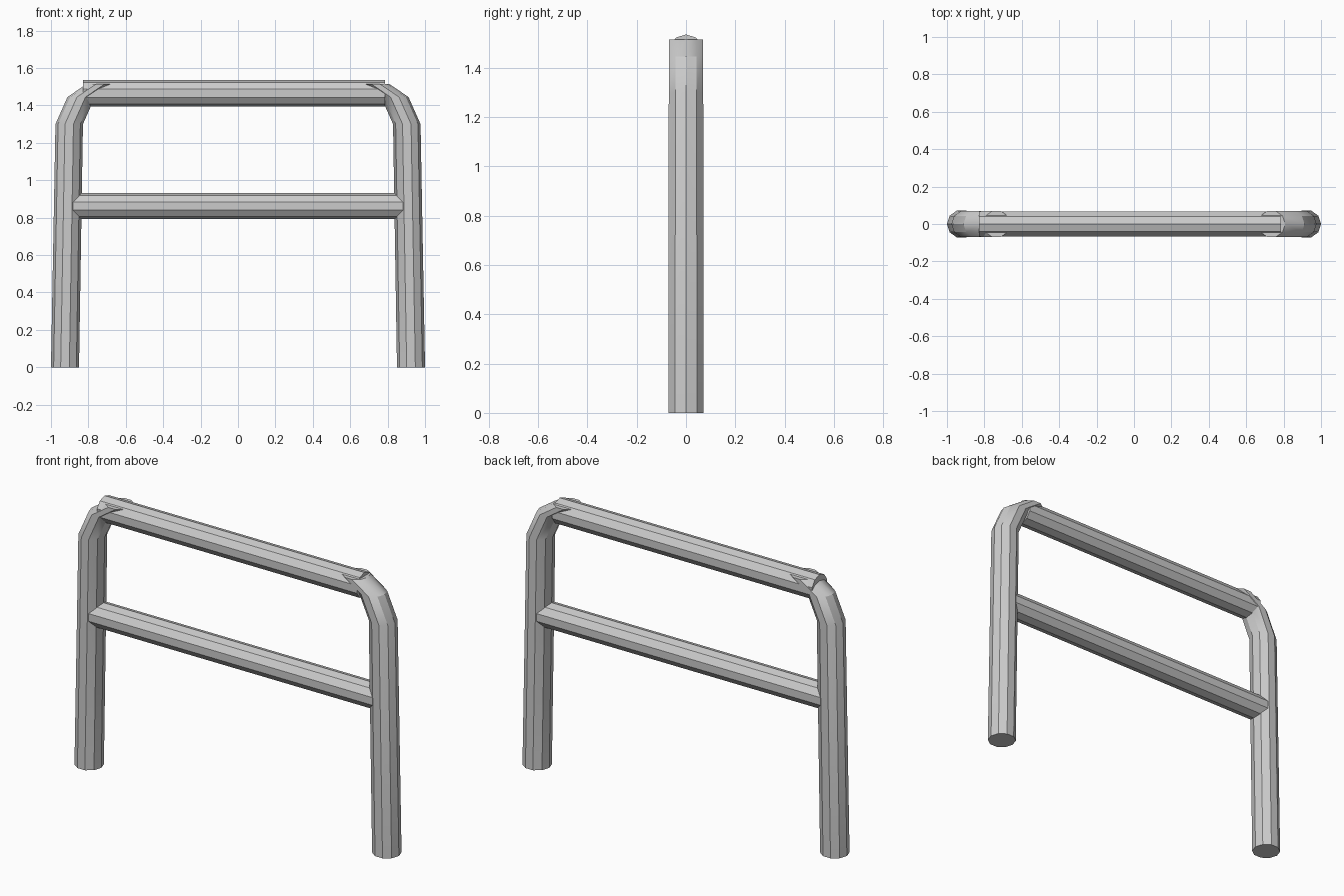
import bpy, bmesh, math

if "Cube" in bpy.data.objects:
    bpy.data.objects.remove(bpy.data.objects["Cube"])

SIDES = 10


def loft(name, rings):
    """Skin a list of vertex rings and cap both ends."""
    bm = bmesh.new()
    loops = [[bm.verts.new(p) for p in ring] for ring in rings]
    for a, b in zip(loops, loops[1:]):
        for i in range(SIDES):
            j = (i + 1) % SIDES
            bm.faces.new((a[i], a[j], b[j], b[i]))
    bm.faces.new(loops[0])
    bm.faces.new(loops[-1])
    bmesh.ops.recalc_face_normals(bm, faces=bm.faces)
    mesh = bpy.data.meshes.new(name)
    bm.to_mesh(mesh)
    bm.free()
    obj = bpy.data.objects.new(name, mesh)
    bpy.context.collection.objects.link(obj)
    bpy.ops.object.select_all(action='DESELECT')
    obj.select_set(True)
    bpy.context.view_layer.objects.active = obj
    bpy.ops.object.shade_smooth_by_angle(angle=math.radians(30))
    return obj


def circle(r):
    return [(r * math.cos(math.tau * i / SIDES), r * math.sin(math.tau * i / SIDES))
            for i in range(SIDES)]


# Legs: level rings sheared inwards at the top bend (centre x, z, radius)
path = [(0.925, 0, 0.075), (0.9025, 1.30, 0.0735), (0.838, 1.445, 0.0735), (0.735, 1.515, 0.0735)]
for side, label in ((-1, "left"), (1, "right")):
    loft(label + "_leg", [[(side * (cx + u), v, z) for u, v in circle(r)] for cx, z, r in path])

# Cross bars: ten-sided tubes with an edge along the top
for name, x0, x1, z in (("top_rail", -0.83, 0.785, 1.465), ("middle_rail", -0.90, 0.90, 0.862)):
    loft(name, [[(x, v, z + u) for u, v in circle(0.07)] for x in (x0, x1)])
